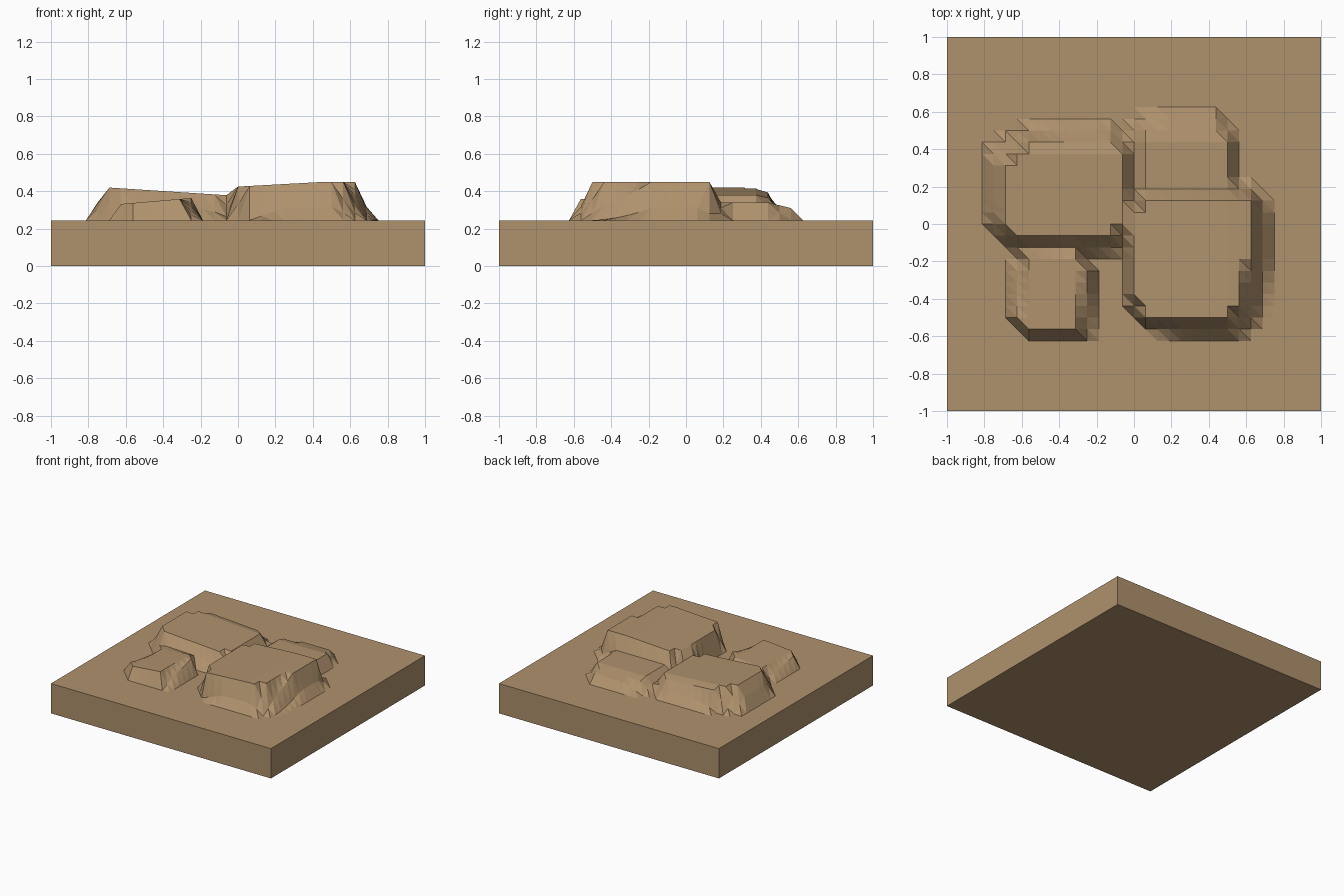
import bpy, bmesh
from mathutils import Vector

if "Cube" in bpy.data.objects:
    bpy.data.objects.remove(bpy.data.objects["Cube"])

N = 32             # grid cells per side
CELL = 2 / N
GROUND = 0.245     # top of the slab

sand = bpy.data.materials.new("sandstone_tan")
sand.use_nodes = True
sand.diffuse_color = (0.43, 0.285, 0.152, 1)
sand.node_tree.nodes["Principled BSDF"].inputs["Base Color"].default_value = sand.diffuse_color


def edge_distance(p, outline):
    """Distance inside a convex counter-clockwise outline, negative outside."""
    best = 99
    for a, b in zip(outline, outline[1:] + outline[:1]):
        a, d = Vector(a), (Vector(b) - Vector(a)).normalized()
        best = min(best, d.cross(p - a))
    return best


# Each mound: crest outline, toe outline (in cells), falloff power, height rule
mounds = [
    # back right-hand rock, tilting down towards +x
    ([(-11, 0), (-10, -1), (-2, -1), (-1, 0), (-1, 6), (-2, 7), (-9, 7), (-11, 5)],
     [(-13, 1), (-12, -1), (-10, -3), (-5, -3), (0, -2), (0, 7), (-2, 9), (-6, 9),
      (-10, 8), (-13, 6)],
     0.9, lambda x, y: 0.375 - 0.065 * x - max(0, y - 0.38) * 0.3),
    # large front left-hand rock
    ([(0, -6), (1, -8), (8, -8), (9, -7), (10, -3), (10, 2), (1, 2), (0, 1)],
     [(-1, -7), (1, -9), (4, -10), (9, -10), (11, -8), (12, -2), (12, 1), (11, 3),
      (9, 4), (0, 4), (-1, 2)],
     1.5, lambda x, y: min(0.45, 0.425 + 0.055 * x)),
    # low back left-hand rock
    ([(1, 3), (8, 3), (8, 7), (7, 9), (3, 9), (1, 8)],
     [(-1, 2), (9, 2), (9, 7), (8, 9), (7, 10), (2, 10), (0, 9), (-1, 8)],
     1.0, lambda x, y: 0.34 - max(0, y - 0.44) * 0.25),
    # small front right-hand rock
    ([(-10, -8), (-9, -9), (-5, -9), (-4, -4), (-5, -3), (-9, -3)],
     [(-11, -8), (-9, -10), (-4, -10), (-3, -7), (-3, -4), (-5, -2), (-10, -2), (-11, -4)],
     1.0, lambda x, y: 0.385 + 0.085 * x),
]


def height(i, j):
    """Ground height at a grid point: the highest mound wins."""
    p, z = Vector((i, j)), GROUND
    for crest, toe, power, top in mounds:
        rise = max(0, edge_distance(p, toe))
        drop = max(0, -edge_distance(p, crest))
        t = rise / (rise + drop) if rise > 0 else 0
        z = max(z, GROUND + (top(i * CELL, j * CELL) - GROUND) * t ** power)
    return z


# Terrain surface, each cell split along the same diagonal
bm = bmesh.new()
half = N // 2
steps = range(-half, half + 1)
grid = {(i, j): bm.verts.new((i * CELL, j * CELL, height(i, j))) for i in steps for j in steps}
for i in range(-half, half):
    for j in range(-half, half):
        a, b, c, d = grid[i, j], grid[i + 1, j], grid[i + 1, j + 1], grid[i, j + 1]
        bm.faces.new((a, b, d))
        bm.faces.new((b, c, d))

# Slab walls and underside
rim = [e for e in bm.edges if e.is_boundary]
walls = bmesh.ops.extrude_edge_only(bm, edges=rim)["geom"]
for v in walls:
    if isinstance(v, bmesh.types.BMVert):
        v.co.z = 0
bmesh.ops.holes_fill(bm, edges=[e for e in bm.edges if e.is_boundary], sides=0)
bmesh.ops.recalc_face_normals(bm, faces=bm.faces[:])

mesh = bpy.data.meshes.new("rocky_ground_tile")
bm.to_mesh(mesh)
bm.free()
mesh.materials.append(sand)
tile = bpy.data.objects.new("rocky_ground_tile", mesh)
bpy.context.collection.objects.link(tile)
